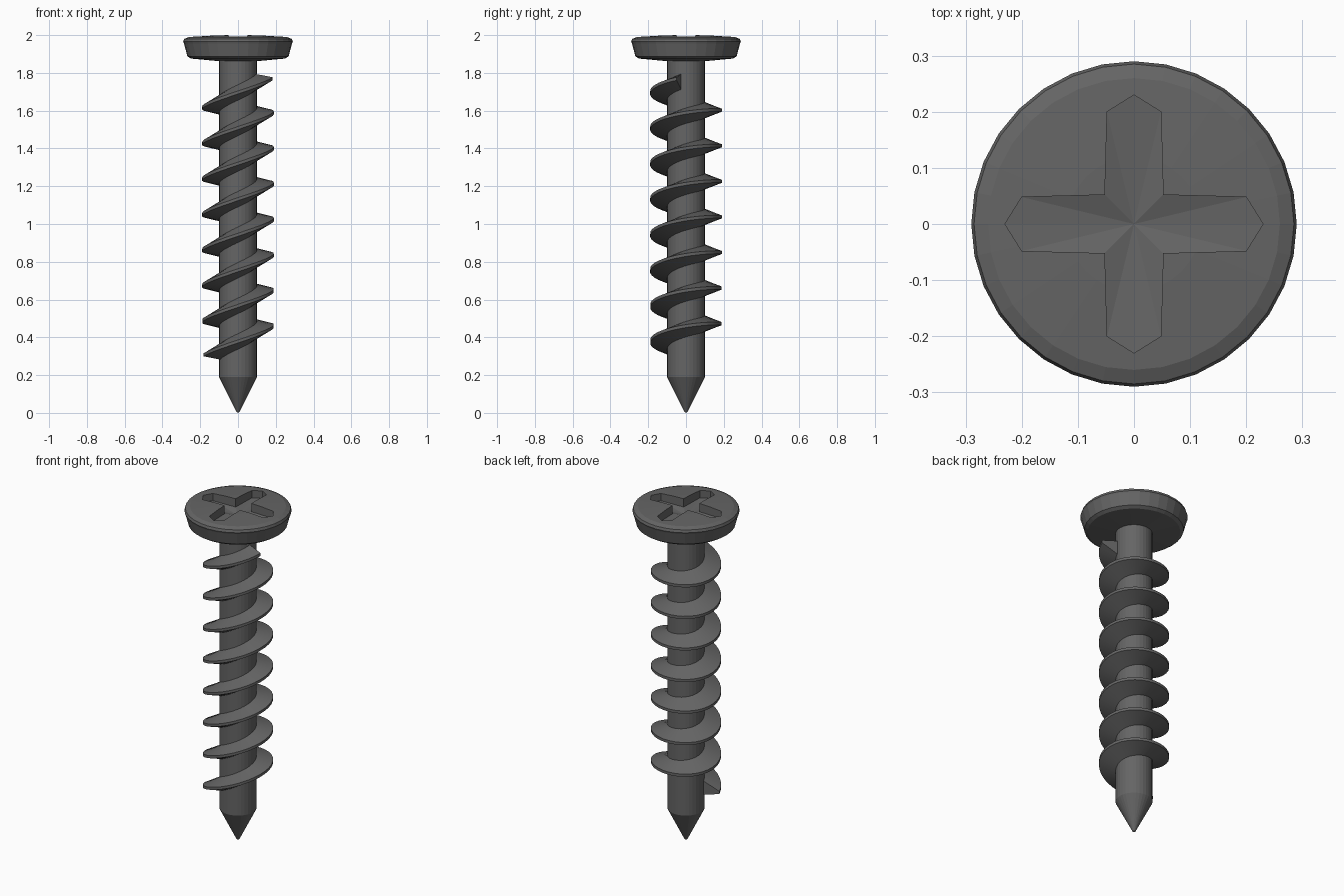
import bpy, bmesh
from math import sin, cos, pi, radians
from mathutils import Matrix, Vector

if "Cube" in bpy.data.objects:
    bpy.data.objects.remove(bpy.data.objects["Cube"])

SIDES = 32
steel = bpy.data.materials.new("dark_steel")
steel.diffuse_color = (0.13, 0.13, 0.13, 1)
steel.use_nodes = True
steel.node_tree.nodes["Principled BSDF"].inputs["Base Color"].default_value = steel.diffuse_color


def finish(name, bm):
    bmesh.ops.recalc_face_normals(bm, faces=bm.faces)
    mesh = bpy.data.meshes.new(name)
    bm.to_mesh(mesh)
    bm.free()
    mesh.materials.append(steel)
    ob = bpy.data.objects.new(name, mesh)
    bpy.context.collection.objects.link(ob)
    return ob


def lathe(name, profile):
    bm = bmesh.new()
    verts = [bm.verts.new((r, 0, z)) for r, z in profile]
    edges = [bm.edges.new(pair) for pair in zip(verts, verts[1:])]
    bmesh.ops.spin(bm, geom=verts + edges, cent=(0, 0, 0), axis=(0, 0, 1),
                   angle=2 * pi, steps=SIDES, use_merge=False)
    bmesh.ops.remove_doubles(bm, verts=bm.verts, dist=1e-5)
    return finish(name, bm)


# Shank with pointed tip
lathe("shank", [(0, 0), (0.008, 0.005), (0.1, 0.19), (0.1, 1.88), (0, 1.88)])

# Pan head
head = lathe("head", [(0, 1.86), (0.1, 1.862), (0.25, 1.876), (0.268, 1.888), (0.286, 1.955),
                      (0.29, 1.965), (0.285, 1.98), (0.26, 1.99), (0.12, 1.999), (0, 2.0)])

# Cross recess cutter: four pointed arms, floor falling slightly to the centre
bm = bmesh.new()
arm = [(0.052, 0.052), (0.048, 0.2), (0, 0.23), (-0.048, 0.2)]
ring = []
for k in range(4):
    rot = Matrix.Rotation(k * pi / 2, 3, 'Z')
    ring += [bm.verts.new(rot @ Vector((x, y, 1.95))) for x, y in arm]
roof = bm.faces.new(ring)
ext = bmesh.ops.extrude_face_region(bm, geom=[roof], use_keep_orig=True)
top = [v for v in ext["geom"] if isinstance(v, bmesh.types.BMVert)]
bmesh.ops.translate(bm, verts=top, vec=(0, 0, 0.1))
poked = bmesh.ops.poke(bm, faces=[roof])
poked["verts"][0].co = (0, 0, 1.935)
cutter = finish("recess_cutter", bm)
cutter.hide_render = True
cutter.hide_set(True)
mod = head.modifiers.new("recess", 'BOOLEAN')
mod.operation = 'DIFFERENCE'
mod.solver = 'EXACT'
mod.object = cutter

# Thread: tapered section swept round a slightly tilted helix
PITCH, TILT = 0.1883, 0.18
section = [(0.085, -0.046), (0.19, -0.008), (0.19, 0.008), (0.085, 0.046)]
start, end = radians(197), radians(8 * 360 - 15)
steps = round((end - start) / (2 * pi) * SIDES)
bm = bmesh.new()
rows = []
for i in range(steps + 1):
    a = start + (end - start) * i / steps
    rise = 0.2372 + PITCH * a / (2 * pi)
    rows.append([bm.verts.new((r * cos(a), r * sin(a), rise + h + TILT * r * cos(a)))
                 for r, h in section])
for p, q in zip(rows, rows[1:]):
    for j in range(4):
        k = (j + 1) % 4
        bm.faces.new((p[j], p[k], q[k], q[j]))
bm.faces.new(rows[0])
bm.faces.new(rows[-1])
thread = finish("thread", bm)
thread.select_set(True)
bpy.context.view_layer.objects.active = thread
bpy.ops.object.shade_smooth_by_angle(angle=radians(25))
